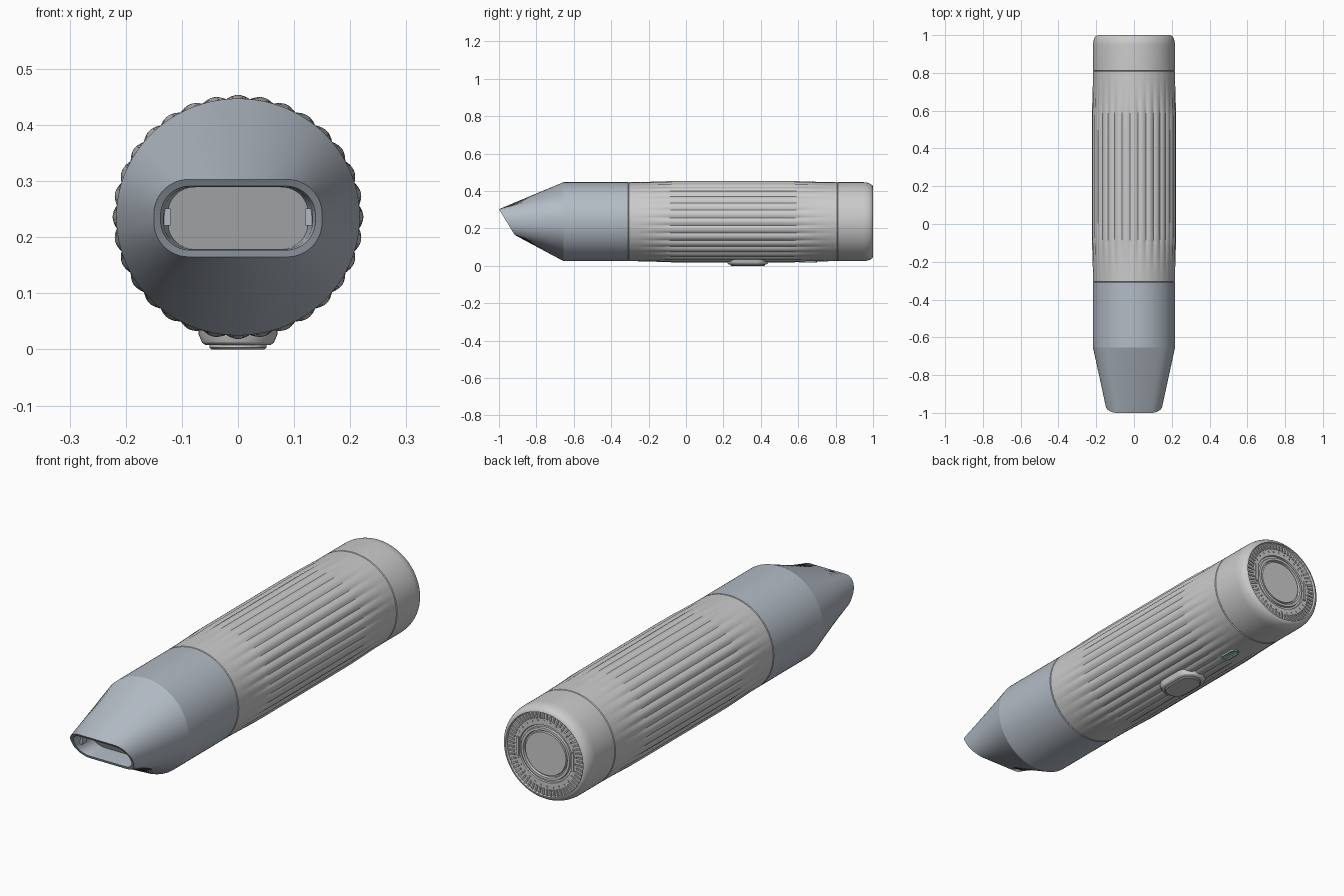
import bpy, bmesh, math
from math import sin, cos, pi
from mathutils import Vector, Matrix

if "Cube" in bpy.data.objects:
    bpy.data.objects.remove(bpy.data.objects["Cube"])

CZ, RX, RZ = 0.236, 0.217, 0.211      # axis height and slightly oval radii


def material(name, rgb):
    m = bpy.data.materials.new(name)
    m.diffuse_color = (*rgb, 1)
    m.use_nodes = True
    m.node_tree.nodes["Principled BSDF"].inputs["Base Color"].default_value = m.diffuse_color
    return m


BLUE = material("blue_grey", (0.45, 0.50, 0.56))
PALE = material("pale_lens", (0.78, 0.80, 0.81))
TEAL = material("teal", (0.25, 0.72, 0.58))


def finish(bm, name, mat=None, angle=30):
    bmesh.ops.recalc_face_normals(bm, faces=bm.faces)
    me = bpy.data.meshes.new(name)
    bm.to_mesh(me)
    bm.free()
    ob = bpy.data.objects.new(name, me)
    bpy.context.collection.objects.link(ob)
    if mat:
        me.materials.append(mat)
    bpy.ops.object.select_all(action='DESELECT')
    bpy.context.view_layer.objects.active = ob
    ob.select_set(True)
    bpy.ops.object.shade_smooth_by_angle(angle=math.radians(angle))
    return ob


def loft(name, rings, mat=None, caps=(True, True), angle=30):
    bm = bmesh.new()
    vs = [[bm.verts.new(p) for p in r] for r in rings]
    n = len(vs[0])
    for a, b in zip(vs, vs[1:]):
        for i in range(n):
            bm.faces.new((a[i], a[(i + 1) % n], b[(i + 1) % n], b[i]))
    if caps[0]:
        bm.faces.new(vs[0])
    if caps[1]:
        bm.faces.new(vs[-1])
    return finish(bm, name, mat, angle)


def oval(y, off=0.0, n=128, ridge=0.0):
    pts = []
    for i in range(n):
        t = 2 * pi * i / n
        d = off + ridge * abs(cos(16 * t))
        pts.append(((RX + d) * cos(t), y, CZ + (RZ + d) * sin(t)))
    return pts


def rounded(hw, hh, r, n=128):
    """Rounded rectangle outline, points evenly spaced along its length."""
    dense = []
    for k, (sx, sy) in enumerate(((1, 1), (-1, 1), (-1, -1), (1, -1))):
        for j in range(25):
            a = pi / 2 * (k + j / 24)
            dense.append(Vector((sx * (hw - r) + r * cos(a), sy * (hh - r) + r * sin(a))))
    dense = [Vector((hw, 0))] + dense + [Vector((hw, 0))]
    cum = [0]
    for a, b in zip(dense, dense[1:]):
        cum.append(cum[-1] + (b - a).length)
    out, k = [], 0
    for i in range(n):
        s = cum[-1] * i / n
        while cum[k + 1] <= s:
            k += 1
        out.append(dense[k].lerp(dense[k + 1], (s - cum[k]) / (cum[k + 1] - cum[k])))
    return out


def mouth(hw, hh, r, depth=0.0):
    """Outline on the slanted plane of the nozzle mouth."""
    return [(p.x, -0.958 - p.y * 0.609 + depth, 0.234 + p.y) for p in rounded(hw, hh, r)]


def under(hw, hl, r, y, z, n=64):
    return [(p.x, y + p.y, z) for p in rounded(hw, hl, r, n)]


# nozzle with slanted hollow mouth
loft("nozzle", [oval(-0.655), mouth(0.150, 0.069, 0.062), mouth(0.138, 0.057, 0.052, 0.002),
                mouth(0.133, 0.055, 0.050, 0.02), mouth(0.122, 0.055, 0.045, 0.13)],
     BLUE, (False, False))
loft("lens", [mouth(0.124, 0.057, 0.035, 0.10), mouth(0.124, 0.057, 0.035, 0.125)], PALE)
for s in (-1, 1):
    bm = bmesh.new()
    bmesh.ops.create_cube(bm, size=1, matrix=Matrix.Translation((s * 0.126, -0.91, 0.236))
                          @ Matrix.Diagonal((0.012, 0.03, 0.03, 1)))
    finish(bm, "mouth_clip", BLUE)

# smooth collar
loft("collar", [oval(-0.655), oval(-0.310), oval(-0.307, -0.003)], BLUE, (False, True))

# fluted grip, flutes fading out at both ends
N = 256
rings = [oval(-0.307, -0.003, N), oval(-0.304, 0, N)]
for i in range(1, 24):
    t = i / 24
    rings.append(oval(-0.304 + 1.111 * t, 0, N, 0.0065 * min(1, 1.6 * sin(pi * t)) ** 1.5))
rings += [oval(0.807, 0, N), oval(0.810, -0.003, N)]
loft("grip", rings, angle=40)

# rear cap with rounded rim and stepped end face
RIM = 0.026
prof = [(0.810, -0.003), (0.813, 0), (0.945, 0)]
prof += [(0.945 + 0.055 * sin(a), -RIM * (1 - cos(a))) for a in (pi / 2 * k / 8 for k in range(1, 9))]
prof += [(0.990, -RIM - 0.003), (0.990, -0.085), (0.984, -0.087), (0.984, -0.095),
         (0.993, -0.097), (0.993, -0.108), (0.982, -0.110), (0.982, -0.115), (0.990, -0.117)]
loft("rear_cap", [oval(y, d) for y, d in prof])

# radial ribs and vent dots on the end face
bm = bmesh.new()
for i in range(60):
    spin = Matrix.Translation((0, 0, CZ)) @ Matrix.Rotation(2 * pi * (i + 0.5) / 60, 4, 'Y')
    bmesh.ops.create_cube(bm, size=1, matrix=spin @ Matrix.Translation((0.170, 0.991, 0))
                          @ Matrix.Diagonal((0.030, 0.008, 0.007, 1)))
    if i % 2:
        bmesh.ops.create_cube(bm, size=1, matrix=spin @ Matrix.Translation((0.145, 0.990, 0))
                              @ Matrix.Diagonal((0.006, 0.006, 0.006, 1)))
finish(bm, "end_ribs")

# side latches on the end face
for s in (-1, 1):
    bm = bmesh.new()
    bmesh.ops.create_cube(bm, size=1, matrix=Matrix.Translation((s * 0.134, 0.989, CZ))
                          @ Matrix.Diagonal((0.014, 0.014, 0.085, 1)))
    bmesh.ops.bevel(bm, geom=bm.edges[:], offset=0.002, segments=2, affect='EDGES')
    finish(bm, "end_latch")

# button on the underside: flared base, raised key, centre seam
BY = 0.33
loft("button_base", [under(0.072, 0.115, 0.070, BY, 0.045), under(0.070, 0.113, 0.068, BY, 0.026),
                     under(0.064, 0.107, 0.062, BY, 0.012), under(0.058, 0.101, 0.056, BY, 0.008)])
loft("button_key", [under(0.051, 0.092, 0.049, BY, 0.015), under(0.051, 0.092, 0.049, BY, 0.003),
                    under(0.047, 0.088, 0.045, BY, 0.0)])

# teal charging port: hollow rim with a tongue inside
PY = 0.652
loft("port_rim", [under(0.021, 0.048, 0.020, PY, 0.050), under(0.021, 0.048, 0.020, PY, 0.018),
                  under(0.015, 0.042, 0.0145, PY, 0.018), under(0.015, 0.042, 0.0145, PY, 0.026)], TEAL)
loft("port_tongue", [under(0.004, 0.030, 0.003, PY, 0.030, 16), under(0.004, 0.030, 0.003, PY, 0.020, 16)])

# indicator dot
loft("indicator", [under(0.006, 0.006, 0.0058, 0.56, 0.035, 16), under(0.006, 0.006, 0.0058, 0.56, 0.020, 16)])
